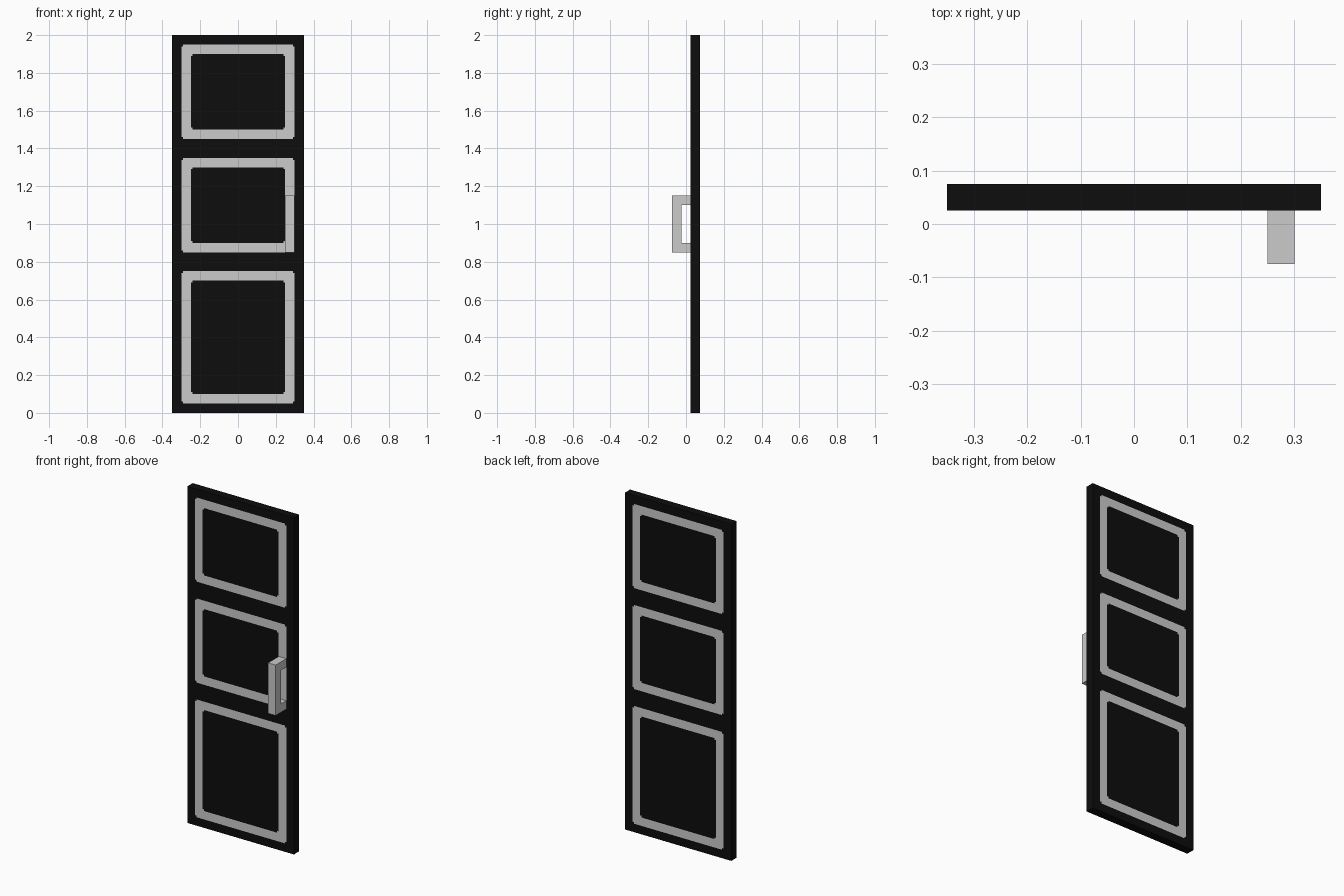
import bpy, bmesh
from mathutils import Vector

if "Cube" in bpy.data.objects:
    bpy.data.objects.remove(bpy.data.objects["Cube"])


def material(name, value):
    m = bpy.data.materials.new(name)
    m.diffuse_color = (value, value, value, 1)
    m.use_nodes = True
    m.node_tree.nodes["Principled BSDF"].inputs["Base Color"].default_value = m.diffuse_color
    return m


black = material("black paint", 0.004)
grey = material("light grey", 0.597)


def finish(bm, name, mats):
    bmesh.ops.recalc_face_normals(bm, faces=bm.faces)
    mesh = bpy.data.meshes.new(name)
    bm.to_mesh(mesh)
    bm.free()
    for m in mats:
        mesh.materials.append(m)
    ob = bpy.data.objects.new(name, mesh)
    bpy.context.collection.objects.link(ob)
    return ob


HALF, BAND, NOTCH = 0.30, 0.05, 0.01
PANELS = [(0.05, 0.75), (0.85, 1.35), (1.45, 1.95)]


def in_notched_rect(x, z, half, z0, z1):
    # distances to the nearest side and end; the corner pixel is left out
    dx, dz = half - abs(x), min(z - z0, z1 - z)
    return dx > 0 and dz > 0 and not (dx < NOTCH and dz < NOTCH)


# Door slab, cut along the borders of the painted panel frames
bm = bmesh.new()
bmesh.ops.create_cube(bm, size=1)
for v in bm.verts:
    v.co = Vector((v.co.x * 0.7, v.co.y * 0.05 + 0.05, v.co.z * 2 + 1))


def cut(point, normal):
    bmesh.ops.bisect_plane(bm, geom=bm.verts[:] + bm.edges[:] + bm.faces[:],
                           plane_co=point, plane_no=normal)


offsets = (0, NOTCH, BAND, BAND + NOTCH)
for d in offsets:
    for s in (-1, 1):
        cut((s * (HALF - d), 0, 0), (1, 0, 0))
    for z0, z1 in PANELS:
        cut((0, 0, z0 + d), (0, 0, 1))
        cut((0, 0, z1 - d), (0, 0, 1))

# Grey frames on the front and back faces only
bm.normal_update()
for f in bm.faces:
    c = f.calc_center_median()
    if abs(f.normal.y) > 0.9:
        f.material_index = int(any(
            in_notched_rect(c.x, c.z, HALF, z0, z1) and
            not in_notched_rect(c.x, c.z, HALF - BAND, z0 + BAND, z1 - BAND)
            for z0, z1 in PANELS))
finish(bm, "door_panel", [black, grey])

# Pull handle: C-shaped profile extruded across its width
profile = [(0.025, 0.85), (-0.075, 0.85), (-0.075, 1.15), (0.025, 1.15),
           (0.025, 1.10), (-0.025, 1.10), (-0.025, 0.90), (0.025, 0.90)]
bm = bmesh.new()
face = bm.faces.new([bm.verts.new((0.25, y, z)) for y, z in profile])
ext = bmesh.ops.extrude_face_region(bm, geom=[face], use_keep_orig=True)
bmesh.ops.translate(bm, vec=(0.05, 0, 0),
                    verts=[g for g in ext["geom"] if isinstance(g, bmesh.types.BMVert)])
finish(bm, "pull_handle", [grey])
